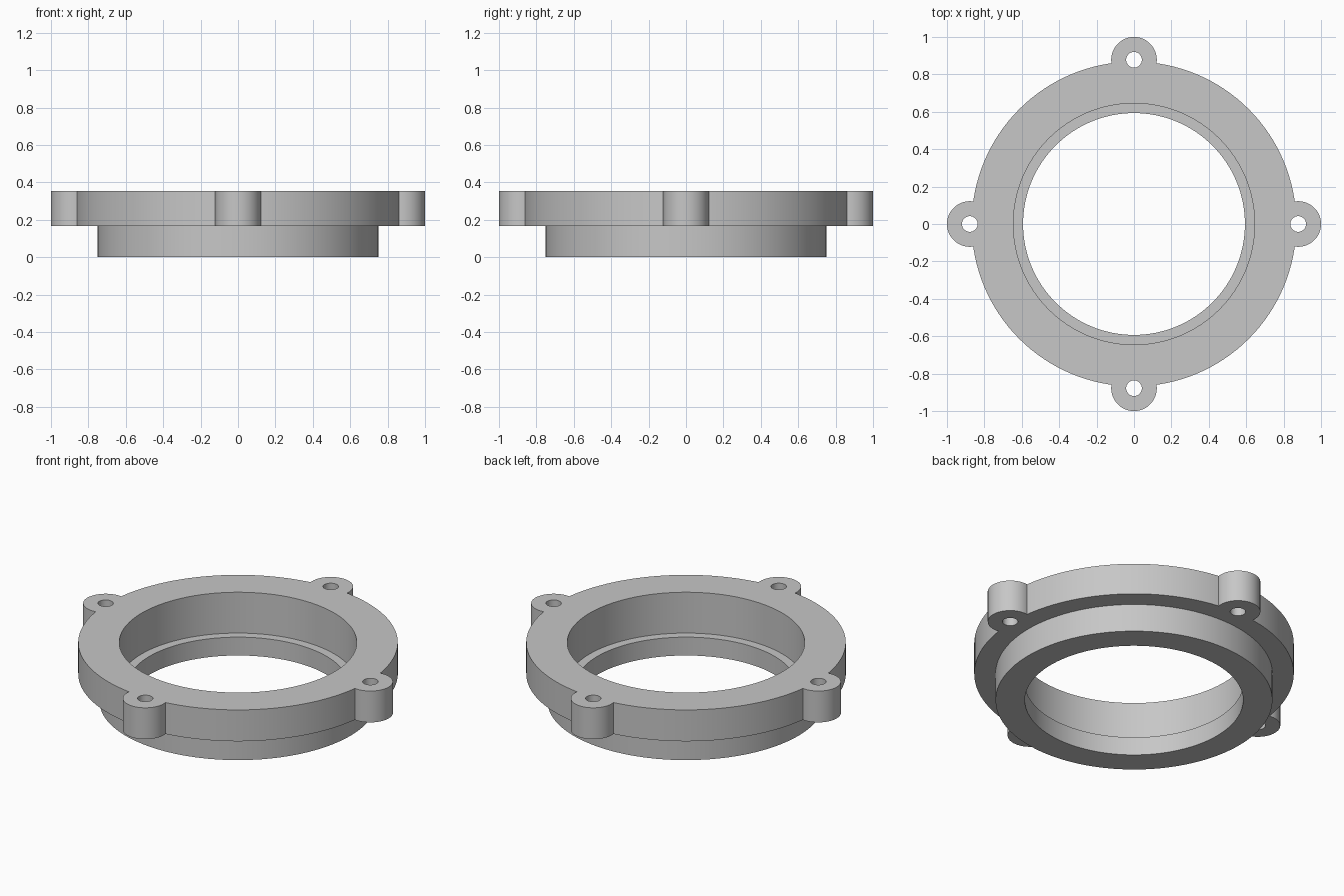
import bpy, bmesh, math

if "Cube" in bpy.data.objects:
    bpy.data.objects.remove(bpy.data.objects["Cube"])

TOP, STEP, LEDGE = 0.355, 0.167, 0.11      # flange top, flange underside, inner seat
LUG_POS, LUG_R, HOLE_R = 0.878, 0.122, 0.042

grey = bpy.data.materials.new("light grey")
grey.diffuse_color = (0.57, 0.57, 0.57, 1)
grey.use_nodes = True
grey.node_tree.nodes["Principled BSDF"].inputs["Base Color"].default_value = grey.diffuse_color


def finish(name, bm):
    bmesh.ops.recalc_face_normals(bm, faces=bm.faces[:])
    mesh = bpy.data.meshes.new(name)
    bm.to_mesh(mesh)
    bm.free()
    mesh.materials.append(grey)
    obj = bpy.data.objects.new(name, mesh)
    bpy.context.collection.objects.link(obj)
    return obj


def lathe(name, profile, segments):
    """Closed (radius, z) profile turned about the z axis."""
    bm = bmesh.new()
    rings = []
    for i in range(segments):
        a = 2 * math.pi * i / segments
        rings.append([bm.verts.new((r * math.cos(a), r * math.sin(a), z)) for r, z in profile])
    n = len(profile)
    for i in range(segments):
        p, q = rings[i], rings[(i + 1) % segments]
        for j in range(n):
            k = (j + 1) % n
            bm.faces.new((p[j], q[j], q[k], p[k]))
    return finish(name, bm)


def four_posts(name, radius, z0, z1, segments):
    """Four upright cylinders spaced evenly around the ring."""
    bm = bmesh.new()
    for i in range(4):
        a = i * math.pi / 2
        made = bmesh.ops.create_cone(bm, cap_ends=True, segments=segments,
                                     radius1=radius, radius2=radius, depth=z1 - z0)
        bmesh.ops.translate(bm, verts=made["verts"],
                            vec=(LUG_POS * math.cos(a), LUG_POS * math.sin(a), (z0 + z1) / 2))
    return finish(name, bm)


# stepped ring: collar below, wide flange above, seat inside the bore
ring = lathe("mounting_ring", [(0.593, 0), (0.752, 0), (0.752, STEP), (0.868, STEP),
                               (0.868, TOP), (0.645, TOP), (0.645, LEDGE), (0.593, LEDGE)], 128)

# screw lugs joined to the flange, then drilled through
lugs = four_posts("screw_lugs", LUG_R, STEP, TOP, 48)
holes = four_posts("screw_hole_cutters", HOLE_R, STEP - 0.1, TOP + 0.1, 32)
for tool, operation in ((lugs, 'UNION'), (holes, 'DIFFERENCE')):
    mod = ring.modifiers.new(tool.name, 'BOOLEAN')
    mod.operation = operation
    mod.solver = 'EXACT'
    mod.object = tool
    bpy.context.view_layer.objects.active = ring
    ring.select_set(True)
    bpy.ops.object.modifier_apply(modifier=mod.name)
    bpy.data.objects.remove(tool)

bpy.ops.object.shade_smooth_by_angle(angle=math.radians(30))
